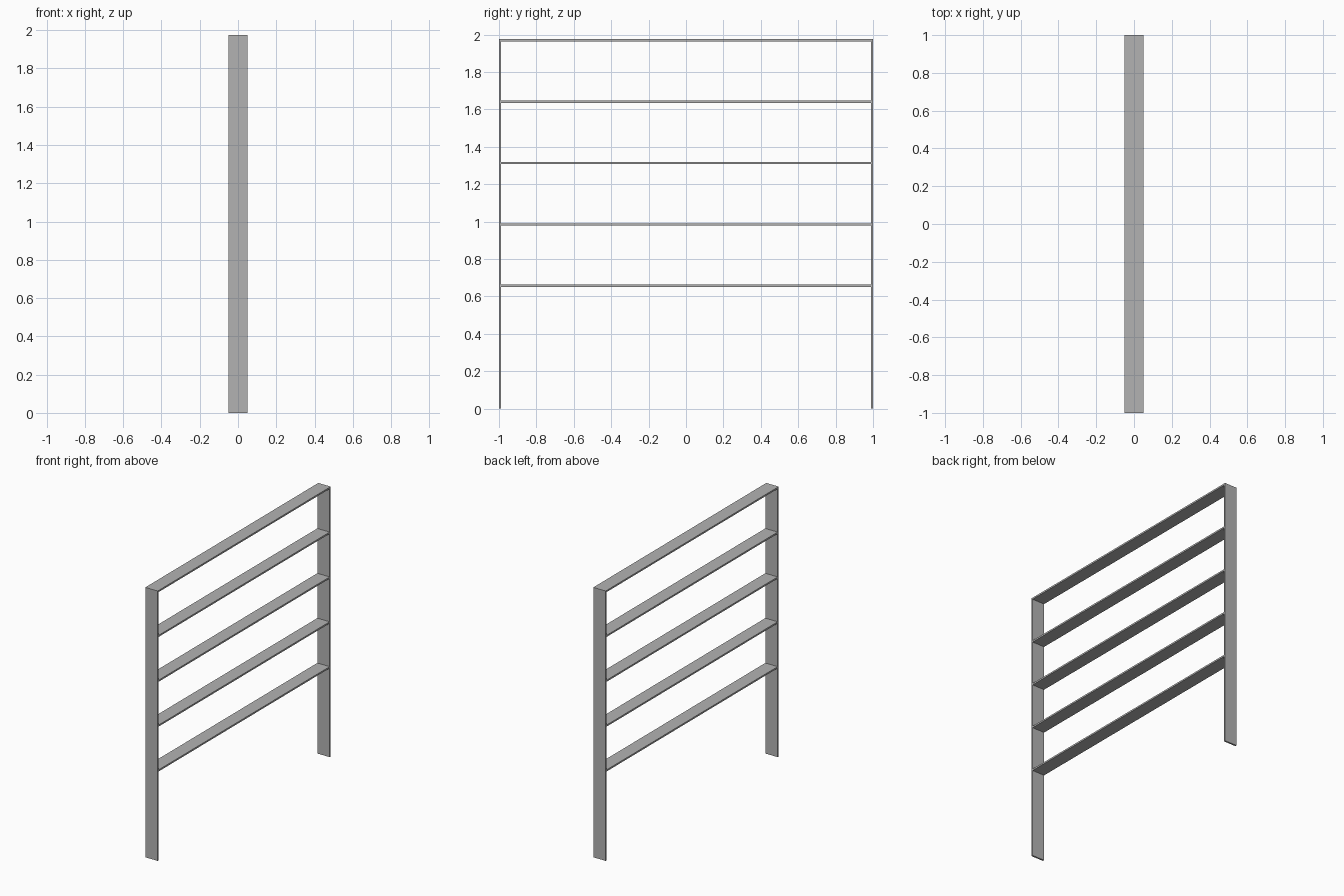
import bpy

if "Cube" in bpy.data.objects:
    bpy.data.objects.remove(bpy.data.objects["Cube"], do_unlink=True)

WIDTH, THICK = 0.1, 0.012
HEIGHT, HALF = 1.975, 1.0
RAILS = 5
TOP = HEIGHT - THICK / 2
STEP = TOP / (RAILS + 1)

# Plain grey metal
metal = bpy.data.materials.new("grey metal")
metal.use_nodes = True
grey = (0.45, 0.45, 0.45, 1)
metal.diffuse_color = grey
metal.node_tree.nodes["Principled BSDF"].inputs["Base Color"].default_value = grey


def bar(name, centre, size):
    bpy.ops.mesh.primitive_cube_add(size=1, location=centre)
    obj = bpy.context.object
    obj.name = name
    obj.scale = size
    bpy.ops.object.transform_apply(location=False, rotation=False, scale=True)
    obj.data.materials.append(metal)


# Upright flat posts at both ends
for name, side in (("front_post", -1), ("back_post", 1)):
    bar(name, (0, side * (HALF - THICK / 2), HEIGHT / 2), (WIDTH, THICK, HEIGHT))

# Evenly spaced flat rails fitted between the posts
for i in range(RAILS):
    bar(f"rail_{i + 1}", (0, 0, STEP * (i + 2)), (WIDTH, 2 * (HALF - THICK), THICK))
